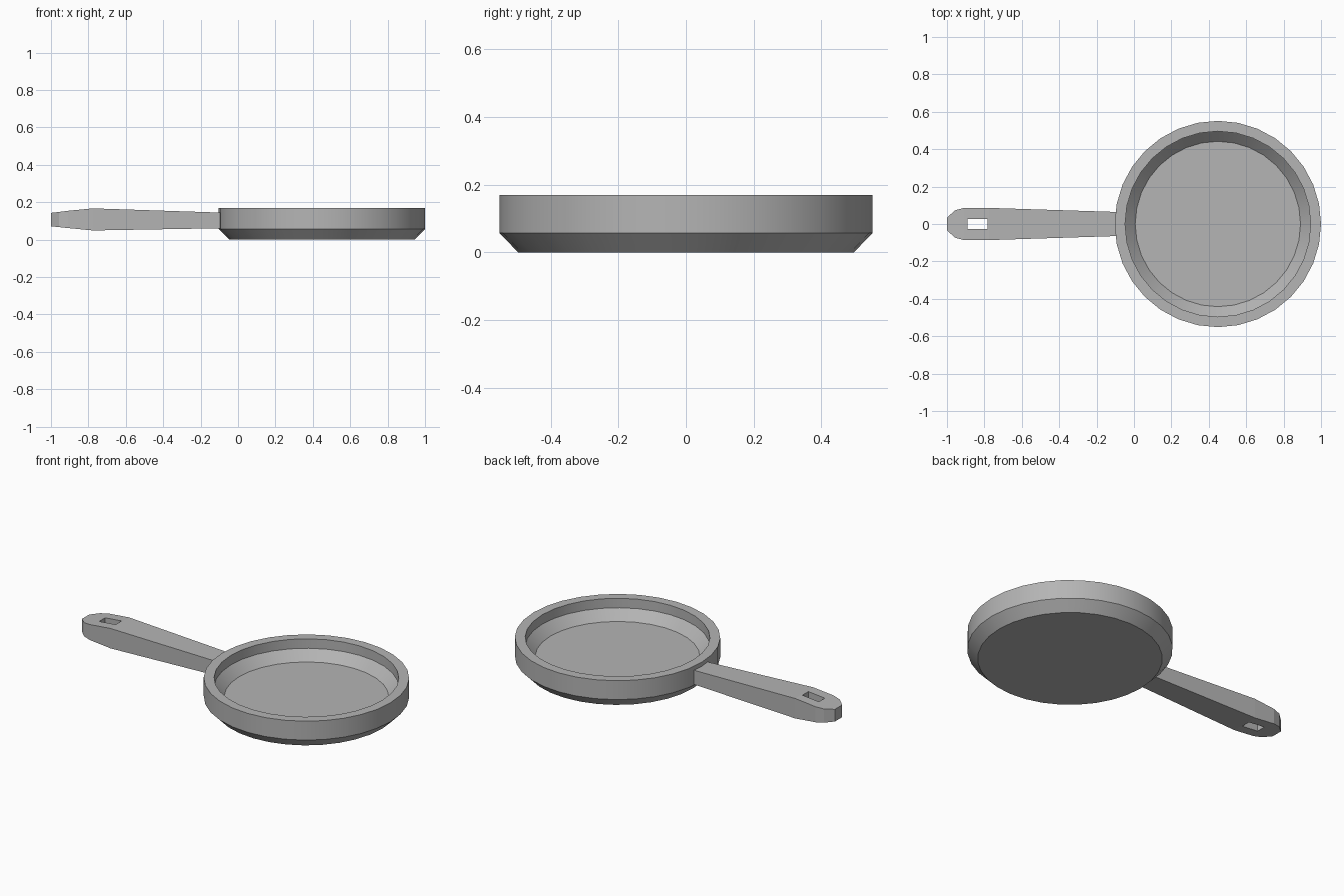
import bpy, bmesh, math

if "Cube" in bpy.data.objects:
    bpy.data.objects.remove(bpy.data.objects["Cube"])

CX, R, R_IN, R_FLOOR, SIDES = 0.4485, 0.5515, 0.496, 0.442, 32

# Dark grey metal shared by both parts
metal = bpy.data.materials.new("dark_grey_metal")
metal.diffuse_color = (0.46, 0.46, 0.46, 1)
metal.use_nodes = True
metal.node_tree.nodes["Principled BSDF"].inputs["Base Color"].default_value = metal.diffuse_color


def make_object(name, bm):
    bmesh.ops.recalc_face_normals(bm, faces=bm.faces)
    mesh = bpy.data.meshes.new(name)
    bm.to_mesh(mesh)
    bm.free()
    mesh.materials.append(metal)
    obj = bpy.data.objects.new(name, mesh)
    bpy.context.collection.objects.link(obj)
    return obj


def loft(name, rings):
    """Bridge rings of equal point count and cap both ends."""
    bm = bmesh.new()
    loops = [[bm.verts.new(p) for p in ring] for ring in rings]
    n = len(loops[0])
    for a, b in zip(loops, loops[1:]):
        for i in range(n):
            j = (i + 1) % n
            bm.faces.new((a[i], a[j], b[j], b[i]))
    bm.faces.new(loops[0])
    bm.faces.new(loops[-1])
    return make_object(name, bm)


def circle(r, z):
    return [(CX + r * math.cos(2 * math.pi * i / SIDES),
             r * math.sin(2 * math.pi * i / SIDES), z) for i in range(SIDES)]


def rect(x, half_y, z0, z1):
    return [(x, -half_y, z0), (x, half_y, z0), (x, half_y, z1), (x, -half_y, z1)]


def activate(obj):
    bpy.ops.object.select_all(action='DESELECT')
    obj.select_set(True)
    bpy.context.view_layer.objects.active = obj


# Pan body: underside, bevelled foot, wall, rim, inner wall, sloped inside, floor
pan_profile = [(R_IN, 0), (R, 0.057), (R, 0.169),
               (R_IN, 0.169), (R_IN, 0.113), (R_FLOOR, 0.057)]
pan = loft("pan_body", [circle(r, z) for r, z in pan_profile])
activate(pan)
bpy.ops.object.shade_smooth_by_angle(angle=math.radians(30))

# Handle: swells towards the end, then tapers to a blunt tip
stations = [(-1.0, 0.034, 0.071, 0.143), (-0.957, 0.073, 0.067, 0.148),
            (-0.91, 0.086, 0.062, 0.154), (-0.775, 0.086, 0.049, 0.167),
            (-0.08, 0.064, 0.061, 0.144)]
handle = loft("handle", [rect(*s) for s in stations])

# Hanging hole cut through the handle
cutter = loft("hole_cutter", [rect(-0.89, 0.028, -0.1, 0.3),
                              rect(-0.782, 0.028, -0.1, 0.3)])
cutter.hide_render = True
mod = handle.modifiers.new("hanging_hole", 'BOOLEAN')
mod.operation = 'DIFFERENCE'
mod.solver = 'EXACT'
mod.object = cutter
activate(handle)
bpy.ops.object.modifier_apply(modifier=mod.name)
bpy.data.objects.remove(cutter)
